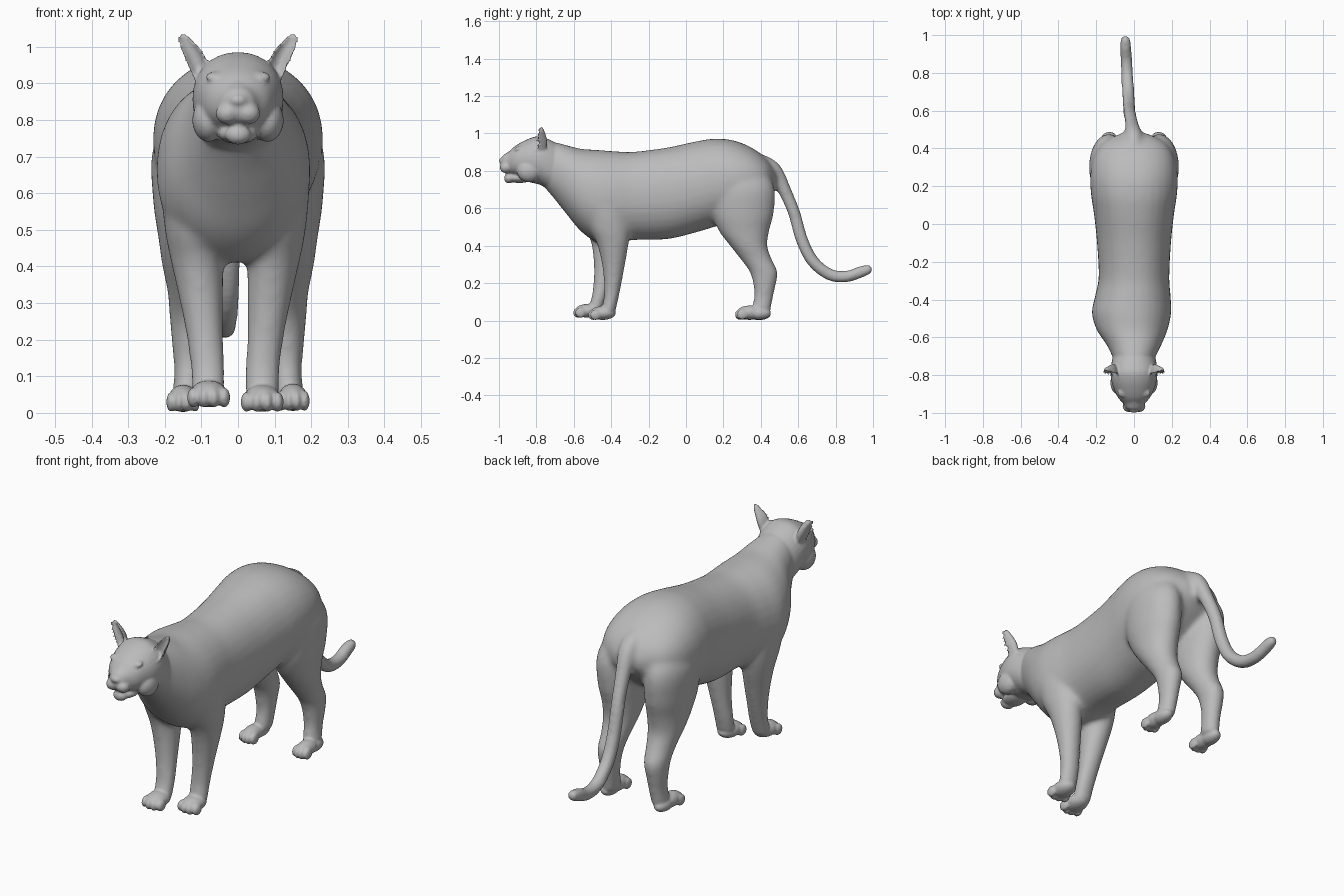
import bpy, bmesh, math
from mathutils import Vector, Matrix

cube = bpy.data.objects.get("Cube")
if cube:
    bpy.data.objects.remove(cube, do_unlink=True)

fur = bpy.data.materials.new("grey_fur")
fur.use_nodes = True
fur.diffuse_color = (0.5, 0.5, 0.5, 1)
fur.node_tree.nodes["Principled BSDF"].inputs["Base Color"].default_value = (0.5, 0.5, 0.5, 1)


def spline(rows, steps=5):
    """Resample a list of control rows with a Catmull-Rom curve."""
    out = []
    for i in range(len(rows) - 1):
        p = [rows[max(0, min(len(rows) - 1, i + k))] for k in (-1, 0, 1, 2)]
        for s in range(steps):
            t = s / steps
            out.append([0.5 * (2 * b + (c - a) * t + (2 * a - 5 * b + 4 * c - d) * t * t
                        + (3 * b - a - 3 * c + d) * t ** 3) for a, b, c, d in zip(*p)])
    return out + [list(rows[-1])]


def loft(bm, rings, sides=32):
    """Skin a list of point loops and cap both ends."""
    loops = [[bm.verts.new(p) for p in ring] for ring in rings]
    for a, b in zip(loops, loops[1:]):
        for i in range(sides):
            j = (i + 1) % sides
            bm.faces.new((a[i], a[j], b[j], b[i]))
    bm.faces.new(loops[0][::-1])
    bm.faces.new(loops[-1])


def ring(centre, u, v, power=1.0, hollow=False, sides=32):
    """Closed loop around a centre with half-axes u and v."""
    pts = []
    for i in range(sides):
        a = 2 * math.pi * i / sides
        c, s = math.cos(a), math.sin(a)
        c = math.copysign(abs(c) ** power, c)
        s = math.copysign(abs(s) ** power, s)
        if hollow and s < 0:
            s *= -0.6
        pts.append(centre + u * c + v * s)
    return pts


def trunk(bm, rows):
    """Rows along y: y, bottom, top, half width, x shift."""
    loft(bm, [ring(Vector((x, y, (lo + hi) / 2)), Vector((w, 0, 0)),
                   Vector((0, 0, (hi - lo) / 2)), 0.93) for y, lo, hi, w, x in spline(rows)])


def column(bm, rows, side=1, lean=0.0, shift=0.0, hollow=False):
    """Rows along z: z, front, back, inner, outer."""
    rings = []
    for z, f, b, i, o in spline(rows):
        dy = lean * max(0, min(1, (0.65 - z) / 0.6))
        x = side * ((i + o) / 2 + shift)
        mid = f if hollow else (f + b) / 2
        depth = (b - f) if hollow else (b - f) / 2
        rings.append(ring(Vector((x, mid + dy, z)), Vector(((o - i) / 2, 0, 0)),
                          Vector((0, depth, 0)), 1.0, hollow))
    loft(bm, rings)


def blob(bm, centre, radii, tilt=0.0):
    bmesh.ops.create_uvsphere(bm, u_segments=20, v_segments=12, radius=1, matrix=
                              Matrix.Translation(centre) @ Matrix.Rotation(tilt, 4, "X")
                              @ Matrix.Diagonal((*radii, 1)))


def finish(name, bm):
    bmesh.ops.recalc_face_normals(bm, faces=bm.faces)
    mesh = bpy.data.meshes.new(name)
    bm.to_mesh(mesh)
    bm.free()
    mesh.materials.append(fur)
    mesh.shade_smooth()
    ob = bpy.data.objects.new(name, mesh)
    bpy.context.collection.objects.link(ob)
    return ob


def fuse(ob, voxel, rounds):
    """Melt overlapping parts into one skin and bake the result."""
    re = ob.modifiers.new("skin", "REMESH")
    re.mode, re.voxel_size, re.use_smooth_shade = "VOXEL", voxel, True
    sm = ob.modifiers.new("soften", "SMOOTH")
    sm.factor, sm.iterations = 0.5, rounds
    dg = bpy.context.evaluated_depsgraph_get()
    mesh = bpy.data.meshes.new_from_object(ob.evaluated_get(dg))
    ob.modifiers.clear()
    ob.data = mesh
    mesh.materials.clear()
    mesh.materials.append(fur)
    mesh.shade_smooth()
    return ob


# Torso with neck
bm = bmesh.new()
trunk(bm, [(-.80, .76, .93, .09, 0), (-.72, .67, .955, .108, 0), (-.64, .57, .938, .145, 0),
           (-.56, .475, .918, .188, -.01), (-.47, .415, .912, .21, -.013),
           (-.38, .415, .905, .20, -.006), (-.28, .43, .902, .187, 0), (-.1, .435, .925, .196, 0),
           (.05, .47, .957, .212, 0), (.15, .5, .972, .227, 0), (.25, .53, .964, .232, 0),
           (.35, .58, .925, .215, 0), (.43, .65, .865, .165, 0), (.48, .71, .80, .07, 0)])

# Legs
front = [(.75, -.55, -.34, .06, .18), (.62, -.55, -.315, .03, .195), (.5, -.52, -.3, .025, .185),
         (.42, -.48, -.305, .025, .17), (.33, -.455, -.32, .025, .15), (.22, -.44, -.34, .025, .128),
         (.12, -.44, -.36, .02, .115), (.035, -.46, -.38, .02, .113)]
hind = [(.85, .17, .39, .04, .17), (.72, .13, .47, .03, .233), (.58, .135, .47, .03, .232),
        (.48, .175, .445, .035, .218), (.4, .235, .435, .045, .207), (.33, .29, .458, .06, .193),
        (.26, .34, .49, .073, .187), (.19, .36, .48, .085, .181), (.12, .363, .465, .092, .175),
        (.035, .34, .45, .1, .18)]
column(bm, front)
column(bm, front, -1, -.075, .015)
for side in (1, -1):
    column(bm, hind, side)

# Tail
path = spline([(0, .40, .84, .05), (-.003, .47, .80, .045), (-.012, .53, .69, .036),
               (-.022, .58, .57, .034), (-.026, .62, .43, .034), (-.03, .68, .315, .034),
               (-.035, .77, .245, .033), (-.04, .86, .235, .032), (-.045, .94, .262, .032),
               (-.045, .985, .275, .025), (-.045, 1.0, .278, .012)])
tail = []
for k, (x, y, z, r) in enumerate(path):
    a, b = path[max(0, k - 1)], path[min(len(path) - 1, k + 1)]
    along = Vector((0, b[1] - a[1], b[2] - a[2])).normalized()
    tail.append(ring(Vector((x, y, z)), Vector((r, 0, 0)), Vector((r, 0, 0)).cross(along)))
loft(bm, tail)
body = fuse(finish("soft_body", bm), .011, 12)

# Head is added to the softened body, then skinned again finely
bm = bmesh.new()
bm.from_mesh(body.data)
bpy.data.objects.remove(body, do_unlink=True)
trunk(bm, [(-.99, .82, .865, .02, 0), (-.975, .795, .886, .042, 0), (-.95, .787, .90, .058, 0),
           (-.92, .775, .928, .084, 0), (-.88, .755, .953, .104, 0), (-.83, .738, .976, .12, 0),
           (-.78, .725, .985, .124, 0), (-.72, .69, .962, .116, 0), (-.66, .65, .93, .10, 0)])
blob(bm, (0, -.945, .76), (.036, .028, .027))            # chin
blob(bm, (0, -.89, .762), (.055, .07, .027))             # lower jaw
blob(bm, (0, -.984, .855), (.025, .017, .015), .5)       # nose
blob(bm, (0, -.94, .885), (.026, .05, .02), .5)          # nose bridge
ear = [(.90, -.815, -.75, .08, .115), (.95, -.82, -.742, .08, .14), (.985, -.815, -.747, .093, .155),
       (1.015, -.803, -.757, .118, .165), (1.035, -.79, -.768, .14, .162)]
for side in (1, -1):
    blob(bm, (side * .028, -.963, .818), (.033, .033, .03))      # muzzle pads
    blob(bm, (side * .08, -.84, .80), (.045, .065, .06))         # cheeks
    blob(bm, (side * .055, -.897, .918), (.034, .024, .013), .4)  # brows
    column(bm, ear, side, hollow=True)

# Paws with four toes
for x, y, z, half in ((.066, -.445, 0, .054), (-.08, -.525, .012, .054),
                      (.15, .34, .003, .042), (-.15, .34, 0, .042)):
    blob(bm, (x, y, z + .04), (half * .95, .07, .037))
    if y > 0:
        blob(bm, (x, y + .05, z + .035), (half * .9, .065, .033))
    for k in (-1.5, -.5, .5, 1.5):
        blob(bm, (x + k * half * .52, y - .055 + abs(k) * .011, z + .03),
             (half * .31, .03, .028))
fuse(finish("big_cat_body", bm), .0065, 3)

# Eyes
bm = bmesh.new()
for side in (1, -1):
    blob(bm, (side * .06, -.908, .895), (.017, .014, .012))
finish("eyes", bm)
